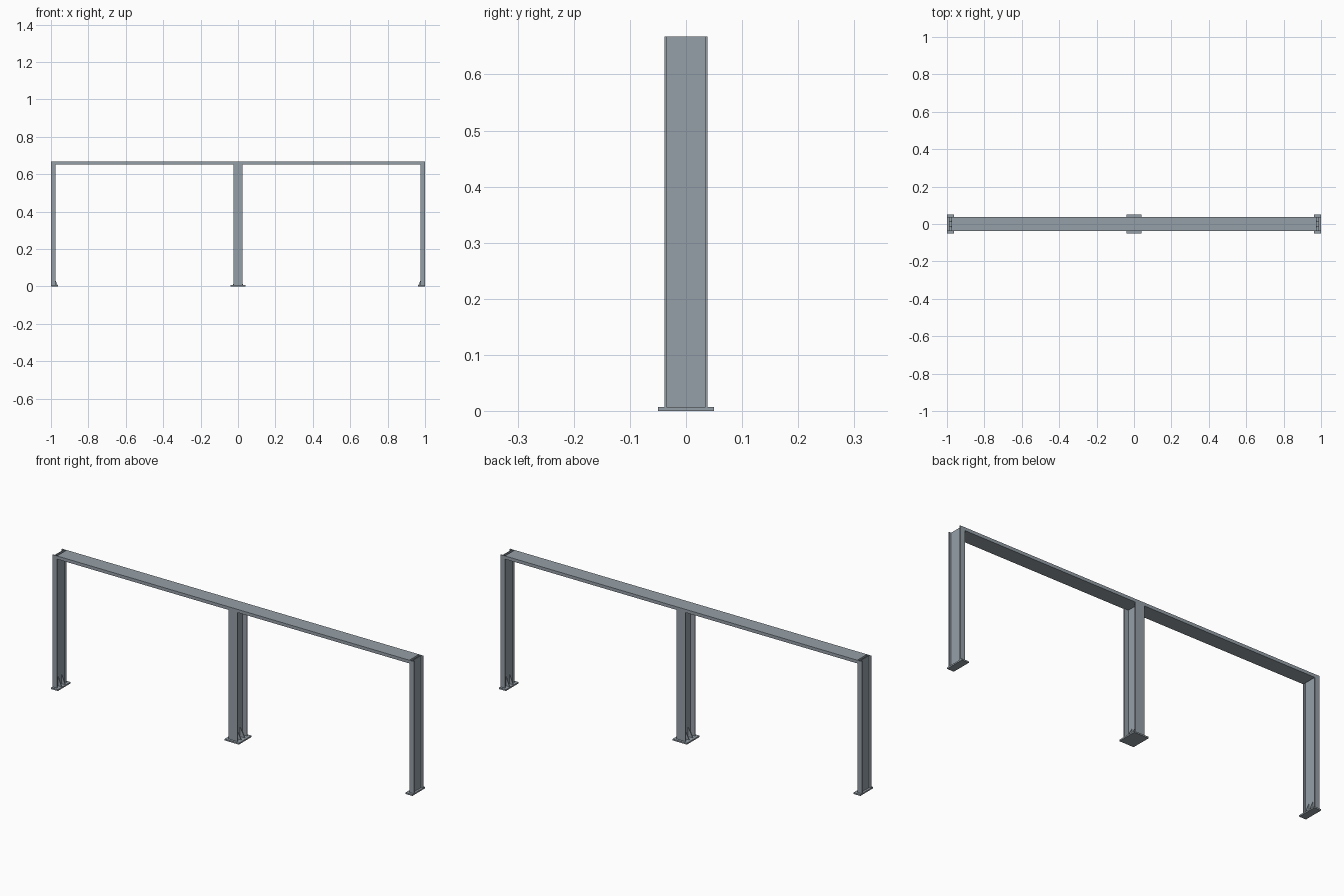
import bpy
import bmesh

if "Cube" in bpy.data.objects:
    bpy.data.objects.remove(bpy.data.objects["Cube"])

TOP = 0.668       # overall height
HALF_Y = 0.0385   # half depth of posts and beam
PLATE_Z = 0.007   # base plate thickness
BEAM_Z = 0.652    # underside of beam
T = 0.004         # steel thickness

steel = bpy.data.materials.new("steel grey")
steel.diffuse_color = (0.30, 0.35, 0.39, 1)
steel.use_nodes = True
steel.node_tree.nodes["Principled BSDF"].inputs["Base Color"].default_value = steel.diffuse_color


def prism(name, profile, axis, start, end):
    """Extrude a closed 2D profile along z (xy profile) or y (xz profile)."""
    bm = bmesh.new()

    def place(a, b, c):
        return (a, b, c) if axis == "z" else (a, c, b)

    face = bm.faces.new([bm.verts.new(place(a, b, start)) for a, b in profile])
    ext = bmesh.ops.extrude_face_region(bm, geom=[face])
    shift = (0, 0, end - start) if axis == "z" else (0, end - start, 0)
    moved = [g for g in ext["geom"] if isinstance(g, bmesh.types.BMVert)]
    bmesh.ops.translate(bm, verts=moved, vec=shift)
    bmesh.ops.recalc_face_normals(bm, faces=bm.faces)
    mesh = bpy.data.meshes.new(name)
    bm.to_mesh(mesh)
    bm.free()
    mesh.materials.append(steel)
    obj = bpy.data.objects.new(name, mesh)
    bpy.context.collection.objects.link(obj)
    return obj


def rect(x0, x1, y0, y1):
    return [(x0, y0), (x1, y0), (x1, y1), (x0, y1)]


def post(name, cx, half_w, top):
    """H-section post: flanges front and back, web across the middle."""
    w, y, t = T / 2, HALF_Y, HALF_Y - T
    quarter = [(half_w, -y), (half_w, -t), (w, -t)]
    right = quarter + [(a, -b) for a, b in reversed(quarter)]
    left = [(-a, b) for a, b in reversed(right)]
    prism(name, [(cx + a, b) for a, b in right + left], "z", PLATE_Z, top)


def gussets(name, web_x, side, reach):
    """Pair of triangular stiffeners between web and base plate."""
    x = web_x + side * T / 2
    tri = [(x, PLATE_Z), (x + side * reach, PLATE_Z), (x, PLATE_Z + 0.05)]
    for i, y in enumerate((-0.014, 0.014)):
        prism(f"{name}_{i + 1}", tri, "y", y - 0.0015, y + 0.0015)


# end posts, with plates and stiffeners on the inner side
for label, s in (("left", -1), ("right", 1)):
    post(f"{label}_post", s * 0.9875, 0.0125, TOP)
    xs = sorted((s * 1.0, s * 0.962))
    prism(f"{label}_base_plate", rect(xs[0], xs[1], -0.05, 0.05), "z", 0, PLATE_Z)
    gussets(f"{label}_gusset", s * 0.9875, -s, 0.02)

# middle post
post("middle_post", 0, 0.025, BEAM_Z)
prism("middle_base_plate", rect(-0.04, 0.04, -0.05, 0.05), "z", 0, PLATE_Z)
for label, s in (("left", -1), ("right", 1)):
    gussets(f"middle_gusset_{label}", 0, s, 0.026)

# top beam
prism("top_beam", rect(-0.975, 0.975, -HALF_Y, HALF_Y), "z", BEAM_Z, TOP)
